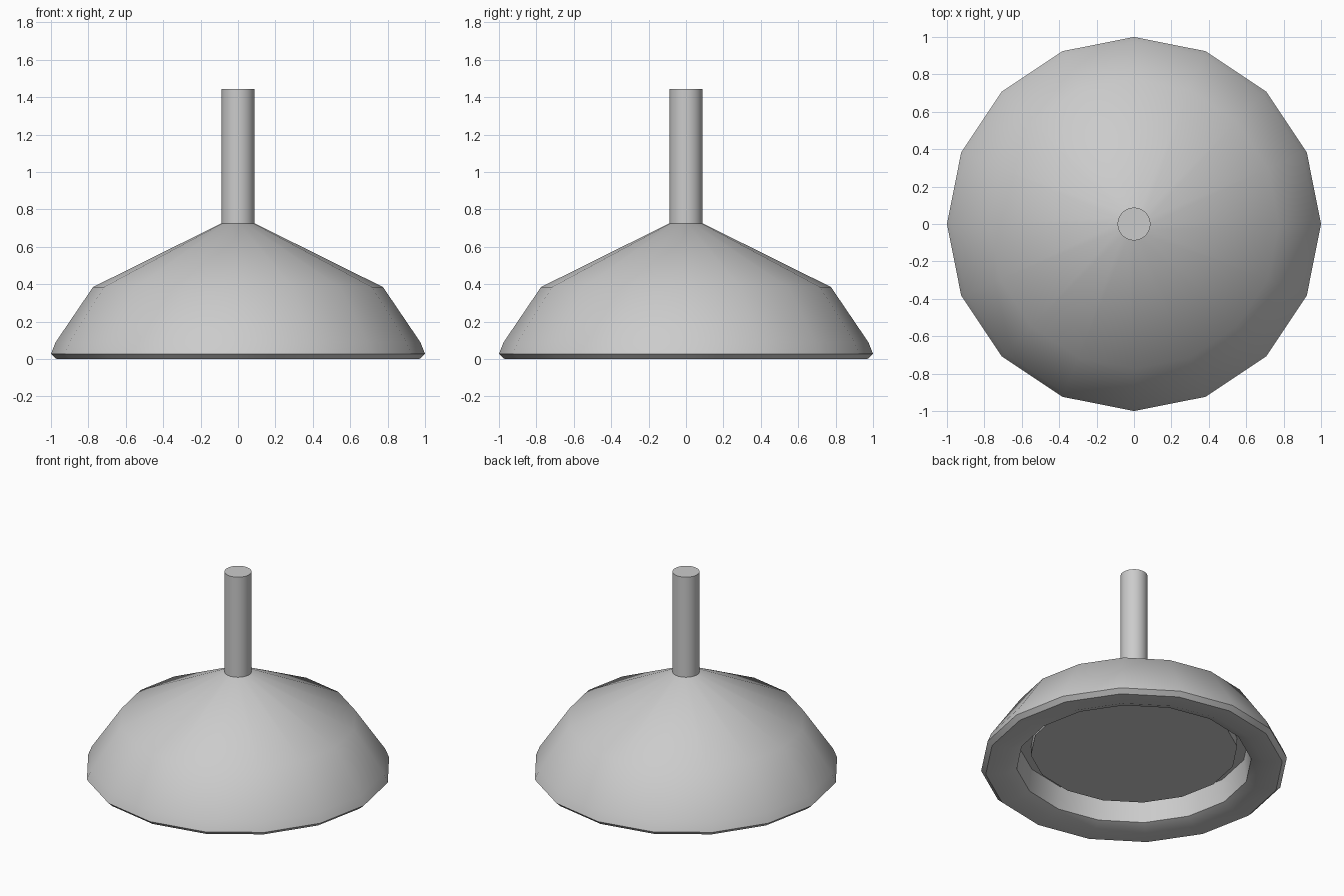
import bpy, bmesh
from math import cos, sin, tau, radians

if "Cube" in bpy.data.objects:
    bpy.data.objects.remove(bpy.data.objects["Cube"])


def lathe(name, profile, sides, angle=38):
    """Spin (radius, z) points round z; cap the open ends."""
    bm = bmesh.new()
    rings = [[bm.verts.new((r * cos(tau * i / sides), r * sin(tau * i / sides), z))
              for i in range(sides)] for r, z in profile]
    for a, b in zip(rings, rings[1:]):
        for i in range(sides):
            j = (i + 1) % sides
            bm.faces.new((a[i], a[j], b[j], b[i]))
    bm.faces.new(rings[0])
    bm.faces.new(rings[-1])
    bmesh.ops.recalc_face_normals(bm, faces=bm.faces)
    mesh = bpy.data.meshes.new(name)
    bm.to_mesh(mesh)
    bm.free()
    obj = bpy.data.objects.new(name, mesh)
    bpy.context.collection.objects.link(obj)
    bpy.ops.object.select_all(action='DESELECT')
    obj.select_set(True)
    bpy.context.view_layer.objects.active = obj
    bpy.ops.object.shade_smooth_by_angle(angle=radians(angle))
    return obj


# Shade: outer dome, bevelled rim, recessed underside
lathe("lamp_shade", [
    (0.09, 0.725), (0.775, 0.385), (0.975, 0.09), (1.0, 0.028), (0.97, 0.0),
    (0.845, 0.0), (0.767, 0.03), (0.75, 0.19),
], 16)

# Diffuser panel set inside the recess
lathe("diffuser", [(0.675, 0.19), (0.675, 0.128)], 16)

# Hanging rod
lathe("hanging_rod", [(0.088, 0.72), (0.088, 1.445)], 32)
